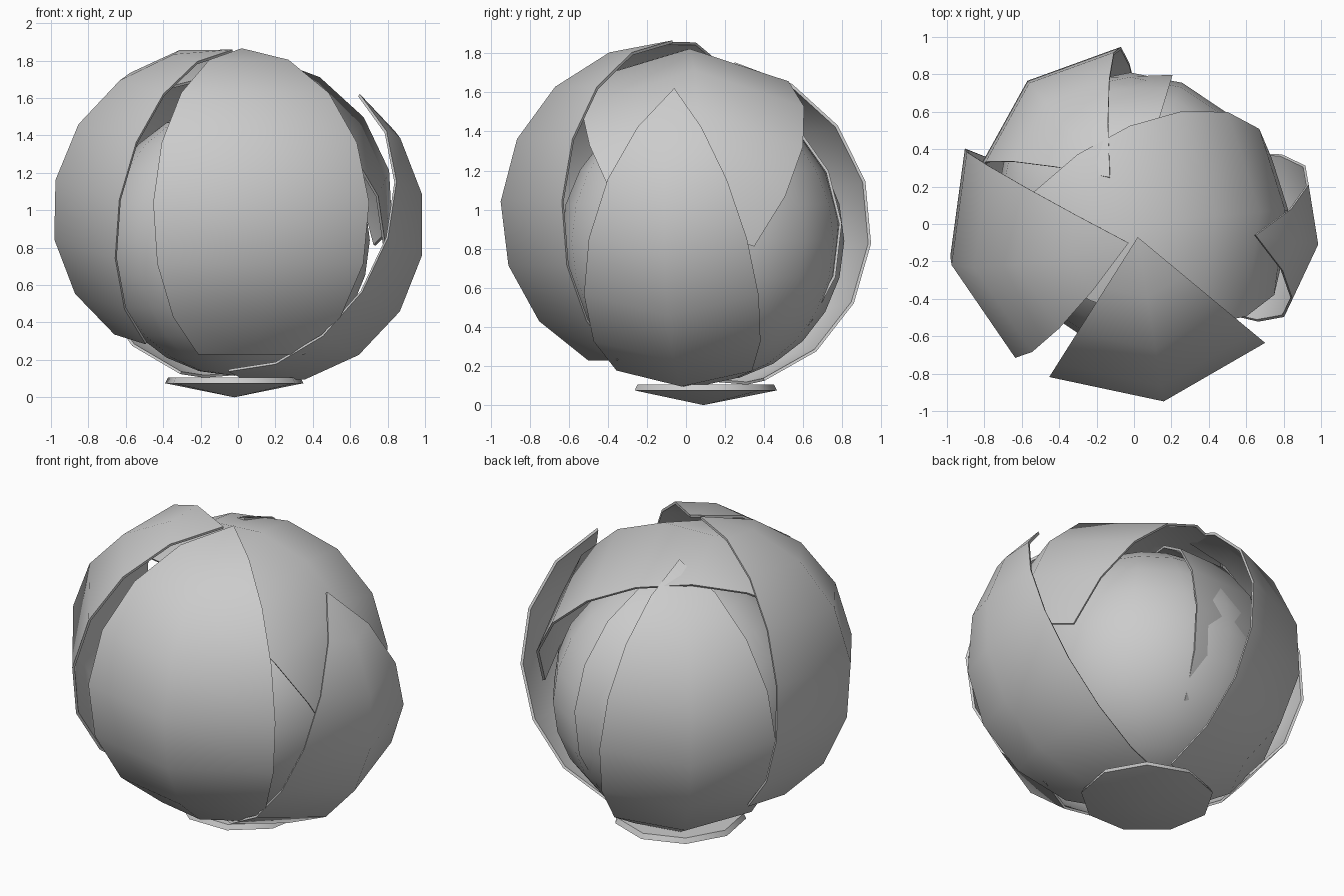
import bpy, bmesh
from math import sin, cos, radians
from mathutils import Vector, Matrix

if "Cube" in bpy.data.objects:
    bpy.data.objects.remove(bpy.data.objects["Cube"])


def finish(bm, name):
    bmesh.ops.recalc_face_normals(bm, faces=bm.faces)
    me = bpy.data.meshes.new(name)
    bm.to_mesh(me)
    bm.free()
    ob = bpy.data.objects.new(name, me)
    bpy.context.collection.objects.link(ob)
    bpy.context.view_layer.objects.active = ob
    bpy.ops.object.select_all(action='DESELECT')
    ob.select_set(True)
    return ob


def leaf(name, centre, apex, mid, width, half=42, steps=7, step=21.35, thick=0.015):
    """Thin curved wedge: sweeps from the apex down past mid; width is the cross radius."""
    c = Vector(centre)
    ax = (Vector(apex) - c).normalized()
    m = Vector(mid) - c
    r = m.length
    m = (m - ax * m.dot(ax)).normalized()
    side = ax.cross(m)
    bm = bmesh.new()

    def layer(inset):
        rows = [[bm.verts.new(c + ax * (r - inset))] * 3]
        for i in range(1, steps + 1):
            t = radians(i * step)
            k = 1 - 0.04 * (i / steps) ** 4
            rr, w = (r - inset) * k, (width - inset) * k
            spine = c + rr * (ax * cos(t) + m * sin(t))
            rows.append([bm.verts.new(spine + w * sin(t) * (m * (cos(p) - 1) + side * sin(p)))
                         for p in (radians(-half), 0, radians(half))])
        return rows

    def face(*vs):
        bm.faces.new(list(dict.fromkeys(vs)))

    outer, inner = layer(0), layer(thick)
    for i in range(steps):
        for j in range(2):
            for g in (outer, inner):
                face(g[i][j], g[i + 1][j], g[i + 1][j + 1], g[i][j + 1])
        for j in (0, 2):                      # side rims
            face(outer[i][j], outer[i + 1][j], inner[i + 1][j], inner[i][j])
    for j in range(2):                        # bottom rim
        face(outer[-1][j], outer[-1][j + 1], inner[-1][j + 1], inner[-1][j])
    ob = finish(bm, name)
    bpy.ops.object.shade_smooth_by_angle(angle=radians(50))
    return ob


# outer leaves: centre, apex, widest point of the spine, cross radius
leaf("front_leaf", (0.02, -0.07, 0.97), (0.02, -0.07, 1.84), (0.16, -0.955, 0.97), 0.88)
leaf("left_leaf", (-0.15, 0.0, 1.0), (-0.03, -0.10, 1.85), (-1.0, -0.20, 1.0), 0.86)
leaf("right_leaf", (0.135, 0.01, 0.92), (0.65, -0.06, 1.62), (0.83, -0.09, 0.40), 0.68)
leaf("back_leaf", (-0.01, 0.11, 0.90), (-0.13, 0.25, 1.76), (-0.565, 0.76, 0.72), 0.75)
# leaf folded over the top
leaf("top_leaf", (0, 0, 0.97), (-0.705, -0.06, 1.47), (0.50, 0.05, 1.675), 0.865)
# inner leaf hugging the heart
leaf("inner_back_leaf", (-0.01, 0.085, 0.87), (-0.01, 0.085, 1.62), (-0.28, 0.785, 0.87), 0.75, 38)

# round heart
bm = bmesh.new()
bmesh.ops.create_uvsphere(bm, u_segments=16, v_segments=12, radius=0.725,
                          matrix=Matrix.Translation((-0.02, 0.085, 0.84)))
finish(bm, "heart")
bpy.ops.object.shade_smooth_by_angle(angle=radians(60))

# shallow stem plate
bm = bmesh.new()
for r1, r2, h, z in ((0.0, 0.375, 0.075, 0.0375), (0.375, 0.36, 0.03, 0.09)):
    bmesh.ops.create_cone(bm, cap_ends=True, segments=9, radius1=r1, radius2=r2, depth=h,
                          matrix=Matrix.Translation((-0.02, 0.09, z)))
bmesh.ops.remove_doubles(bm, verts=bm.verts, dist=0.0005)
finish(bm, "stem_plate")
bpy.ops.object.shade_smooth_by_angle(angle=radians(40))
